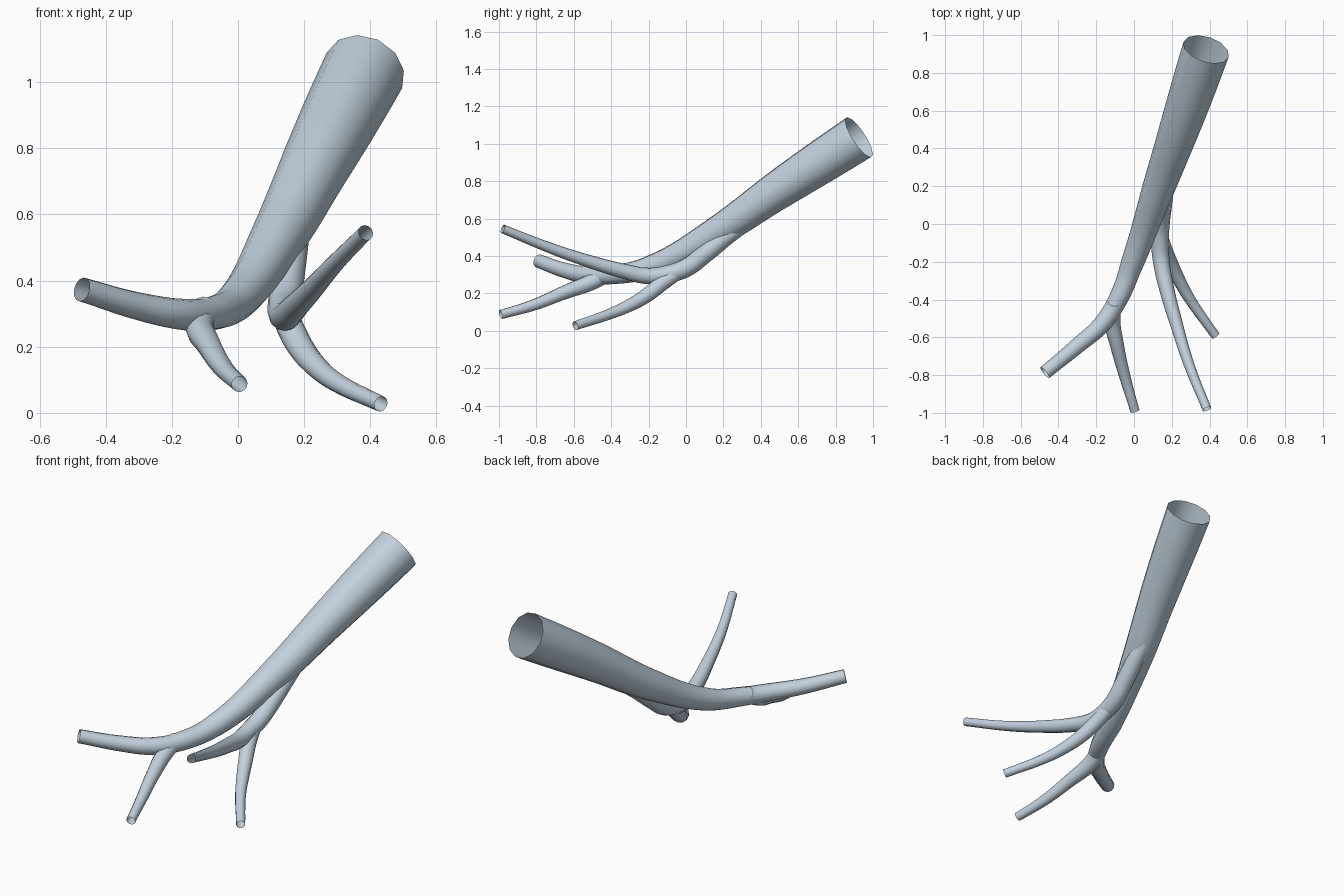
import bpy

if "Cube" in bpy.data.objects:
    bpy.data.objects.remove(bpy.data.objects["Cube"], do_unlink=True)

mat = bpy.data.materials.new("pale_blue_grey")
mat.use_nodes = True
colour = (0.54, 0.64, 0.73, 1)
mat.diffuse_color = colour
mat.node_tree.nodes["Principled BSDF"].inputs["Base Color"].default_value = colour


def tube(name, points):
    """Open tapered tube through (x, y, z, radius) points."""
    curve = bpy.data.curves.new(name + "_path", "CURVE")
    curve.dimensions = "3D"
    curve.resolution_u = 8
    curve.bevel_depth = 1
    curve.bevel_resolution = 4
    curve.use_fill_caps = False
    spline = curve.splines.new("BEZIER")
    spline.radius_interpolation = "CARDINAL"
    spline.bezier_points.add(len(points) - 1)
    for knot, (x, y, z, r) in zip(spline.bezier_points, points):
        knot.co = (x, y, z)
        knot.radius = r
        knot.handle_left_type = knot.handle_right_type = "AUTO"
    path = bpy.data.objects.new(name + "_path", curve)
    bpy.context.collection.objects.link(path)
    bpy.context.view_layer.update()
    graph = bpy.context.evaluated_depsgraph_get()
    mesh = bpy.data.meshes.new_from_object(path.evaluated_get(graph))
    bpy.data.objects.remove(path, do_unlink=True)
    mesh.name = name
    mesh.materials.clear()
    mesh.materials.append(mat)
    mesh.polygons.foreach_set("use_smooth", [True] * len(mesh.polygons))
    obj = bpy.data.objects.new(name, mesh)
    bpy.context.collection.objects.link(obj)
    return obj


# Wide main tube bending into the right-hand tip
tube("main_tube", [
    (0.382, 0.925, 1.035, 0.126), (0.239, 0.5, 0.758, 0.106),
    (0.116, 0.15, 0.52, 0.083), (-0.006, -0.2, 0.338, 0.061),
    (-0.085, -0.4, 0.3, 0.051), (-0.17, -0.53, 0.298, 0.047),
    (-0.3, -0.645, 0.322, 0.042), (-0.472, -0.787, 0.373, 0.037)])

# Small branch under the main bend
tube("front_branch", [
    (-0.1, -0.41, 0.315, 0.042), (-0.116, -0.49, 0.268, 0.044),
    (-0.088, -0.65, 0.205, 0.037), (-0.045, -0.82, 0.136, 0.03),
    (0.005, -0.99, 0.087, 0.025)])

# Side branch leaving the main tube and rising to the front
tube("side_branch", [
    (0.175, 0.36, 0.605, 0.046), (0.168, 0.25, 0.53, 0.047),
    (0.152, 0.1, 0.41, 0.049),
    (0.14, 0, 0.336, 0.049), (0.137, -0.1, 0.303, 0.047),
    (0.145, -0.2, 0.293, 0.044), (0.17, -0.33, 0.318, 0.04),
    (0.222, -0.52, 0.372, 0.034), (0.29, -0.74, 0.448, 0.028),
    (0.386, -0.98, 0.545, 0.024)])

# Lower twig leaving the side branch
tube("lower_branch", [
    (0.142, -0.06, 0.3, 0.038), (0.157, -0.12, 0.26, 0.041),
    (0.195, -0.21, 0.19, 0.039), (0.24, -0.3, 0.137, 0.034),
    (0.297, -0.4, 0.093, 0.029), (0.432, -0.592, 0.027, 0.024)])
